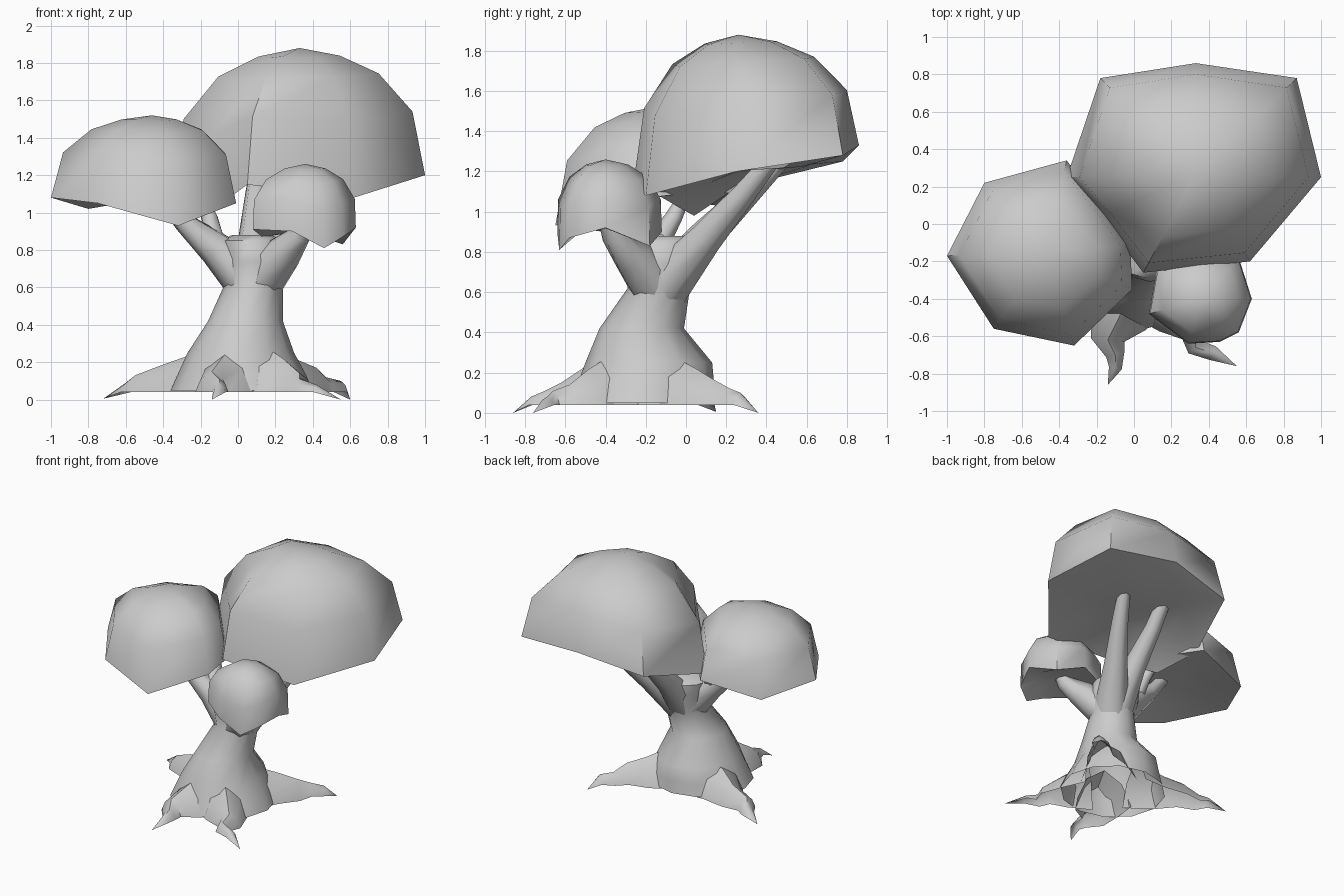
import bpy, bmesh, math
from mathutils import Vector

if "Cube" in bpy.data.objects:
    bpy.data.objects.remove(bpy.data.objects["Cube"])


def finish(name, bm, angle=55):
    bmesh.ops.remove_doubles(bm, verts=bm.verts, dist=0.0005)
    bmesh.ops.recalc_face_normals(bm, faces=bm.faces)
    me = bpy.data.meshes.new(name)
    bm.to_mesh(me)
    bm.free()
    ob = bpy.data.objects.new(name, me)
    bpy.context.collection.objects.link(ob)
    bpy.ops.object.select_all(action='DESELECT')
    ob.select_set(True)
    bpy.context.view_layer.objects.active = ob
    bpy.ops.object.shade_smooth_by_angle(angle=math.radians(angle))
    return ob


def loft(name, rings, closed=True, cap_start=False, cap_end=False):
    """Skin a list of equal-length point rings."""
    bm = bmesh.new()
    vs = [[bm.verts.new(p) for p in ring] for ring in rings]
    n = len(rings[0])
    for a, b in zip(vs, vs[1:]):
        for i in range(n if closed else n - 1):
            j = (i + 1) % n
            bm.faces.new((a[i], a[j], b[j], b[i]))
    if cap_start:
        bm.faces.new(vs[0])
    if cap_end:
        bm.faces.new(vs[-1])
    return finish(name, bm)


def crown(name, rim, apex, profile, lift):
    """Faceted dome over an uneven rim, with a shallow hollow underside."""
    rim = [Vector(p) for p in rim]
    apex = Vector(apex)
    mean_z = sum(p.z for p in rim) / len(rim)

    def ring(s, h, top):
        return [Vector((apex.x + (p.x - apex.x) * s,
                        apex.y + (p.y - apex.y) * s,
                        p.z + (top - p.z) * h)) for p in rim]

    under = mean_z + lift
    rings = [ring(0, 1, under), ring(0.6, 0.75, under), rim]
    rings += [ring(s, h, apex.z) for s, h in profile]
    return loft(name, rings)


def branch(name, path, sides=7):
    """Tapering limb through (x, y, z, radius) points."""
    pts = [Vector(p[:3]) for p in path]
    rings = []
    for i, p in enumerate(pts):
        d = pts[min(i + 1, len(pts) - 1)] - pts[max(i - 1, 0)]
        u = d.cross(Vector((0.3, -0.9, 0.2))).normalized()
        v = d.normalized().cross(u)
        rings.append([p + path[i][3] * (u * math.cos(t) + v * math.sin(t))
                      for t in (2 * math.pi * k / sides for k in range(sides))])
    return loft(name, rings, cap_end=True)


def root(name, path):
    """Open-bottomed ridge through (x, y, top z, half width), ending in a point."""
    rings = []
    for i, (x, y, z, w) in enumerate(path):
        a, b = path[max(i - 1, 0)], path[min(i + 1, len(path) - 1)]
        side = Vector((a[1] - b[1], b[0] - a[0], 0)).normalized()
        base = min(z, 0.04)
        rings.append([Vector((x, y, base + (z - base) * h)) + side * w * s
                      for s, h in ((-1, 0), (-0.65, 0.65), (0, 1), (0.65, 0.65), (1, 0))])
    return loft(name, rings, closed=False)


# Trunk: z, x min, x max, y min, y max
levels = [(0.05, -0.36, 0.40, -0.57, 0.15), (0.14, -0.32, 0.36, -0.54, 0.14),
          (0.25, -0.27, 0.30, -0.50, 0.13), (0.42, -0.16, 0.24, -0.43, -0.01),
          (0.62, -0.07, 0.24, -0.29, 0.02), (0.74, -0.09, 0.26, -0.31, 0.06),
          (0.85, -0.10, 0.24, -0.29, 0.06), (0.88, -0.03, 0.18, -0.22, 0.0)]
rings = []
for z, x0, x1, y0, y1 in levels:
    rings.append([((x0 + x1) / 2 + (x1 - x0) / 2 * math.cos(t),
                   (y0 + y1) / 2 + (y1 - y0) / 2 * math.sin(t), z)
                  for t in (2 * math.pi * k / 12 for k in range(12))])
loft("trunk", rings, cap_end=True)

# Limbs
branch("left_branch", [(0.06, -0.14, 0.64, .14), (-0.12, -0.15, 0.81, .095),
                       (-0.29, -0.18, 0.95, .055), (-0.42, -0.18, 1.12, .045)])
branch("left_twig", [(-0.13, -0.13, 0.86, .06), (-0.15, -0.06, 0.97, .045),
                     (-0.2, 0.0, 1.09, .03)])
branch("front_branch", [(0.12, -0.16, 0.64, .13), (0.24, -0.27, 0.78, .10),
                        (0.33, -0.36, 0.88, .06), (0.36, -0.4, 1.0, .045)])
branch("back_right_branch", [(0.12, -0.1, 0.64, .13), (0.25, 0.1, 0.87, .085),
                             (0.37, 0.29, 1.09, .06), (0.44, 0.42, 1.25, .045)])
branch("back_left_branch", [(0.08, -0.08, 0.66, .12), (0.09, 0.11, 0.89, .085),
                            (0.1, 0.33, 1.11, .06), (0.12, 0.48, 1.27, .05)])

# Roots
root("left_root", [(-0.1, -0.12, 0.28, .22), (-0.28, -0.06, 0.23, .16),
                   (-0.42, 0.02, 0.18, .10), (-0.55, 0.04, 0.13, .07),
                   (-0.6, 0.1, 0.09, .05), (-0.72, 0.15, 0.005, 0)])
root("front_root", [(-0.02, -0.35, 0.3, .2), (-0.08, -0.5, 0.23, .16),
                    (-0.14, -0.62, 0.15, .09), (-0.1, -0.7, 0.11, .05),
                    (-0.1, -0.77, 0.08, .035), (-0.14, -0.86, 0.0, 0)])
root("front_right_root", [(0.12, -0.35, 0.3, .2), (0.24, -0.48, 0.22, .14),
                          (0.33, -0.58, 0.14, .08), (0.33, -0.66, 0.11, .05),
                          (0.42, -0.69, 0.08, .04), (0.55, -0.76, 0.0, 0)])
root("back_right_root", [(0.15, -0.1, 0.3, .2), (0.3, 0.05, 0.22, .14),
                         (0.42, 0.13, 0.17, .09), (0.47, 0.22, 0.12, .06),
                         (0.55, 0.27, 0.1, .05), (0.6, 0.36, 0.0, 0)])

# Foliage crowns
crown("large_crown",
      [(1.0, 0.25, 1.2), (0.87, 0.78, 1.28), (0.33, 0.86, 1.33), (-0.18, 0.78, 1.25),
       (-0.36, 0.25, 1.12), (-0.18, 0.04, 0.98), (0.05, -0.26, 1.15), (0.62, -0.2, 1.08)],
      (0.33, 0.26, 1.88), [(.9, .5), (.63, .8), (.32, .94), (0, 1)], 0.03)
crown("left_crown",
      [(-1.0, -0.17, 1.08), (-0.75, -0.56, 1.05), (-0.32, -0.65, 0.93), (-0.01, -0.35, 1.05),
       (-0.02, -0.1, 1.08), (-0.36, 0.34, 1.1), (-0.8, 0.22, 1.02)],
      (-0.46, -0.16, 1.52), [(.88, .55), (.6, .83), (.3, .95), (0, 1)], 0.04)
crown("small_crown",
      [(0.63, -0.4, 0.92), (0.56, -0.18, 0.83), (0.35, -0.12, 0.9), (0.13, -0.2, 0.87),
       (0.08, -0.48, 0.91), (0.29, -0.64, 0.9), (0.46, -0.63, 0.81), (0.56, -0.58, 0.87)],
      (0.36, -0.4, 1.26), [(.98, .45), (.75, .76), (.4, .93), (0, 1)], 0.04)
